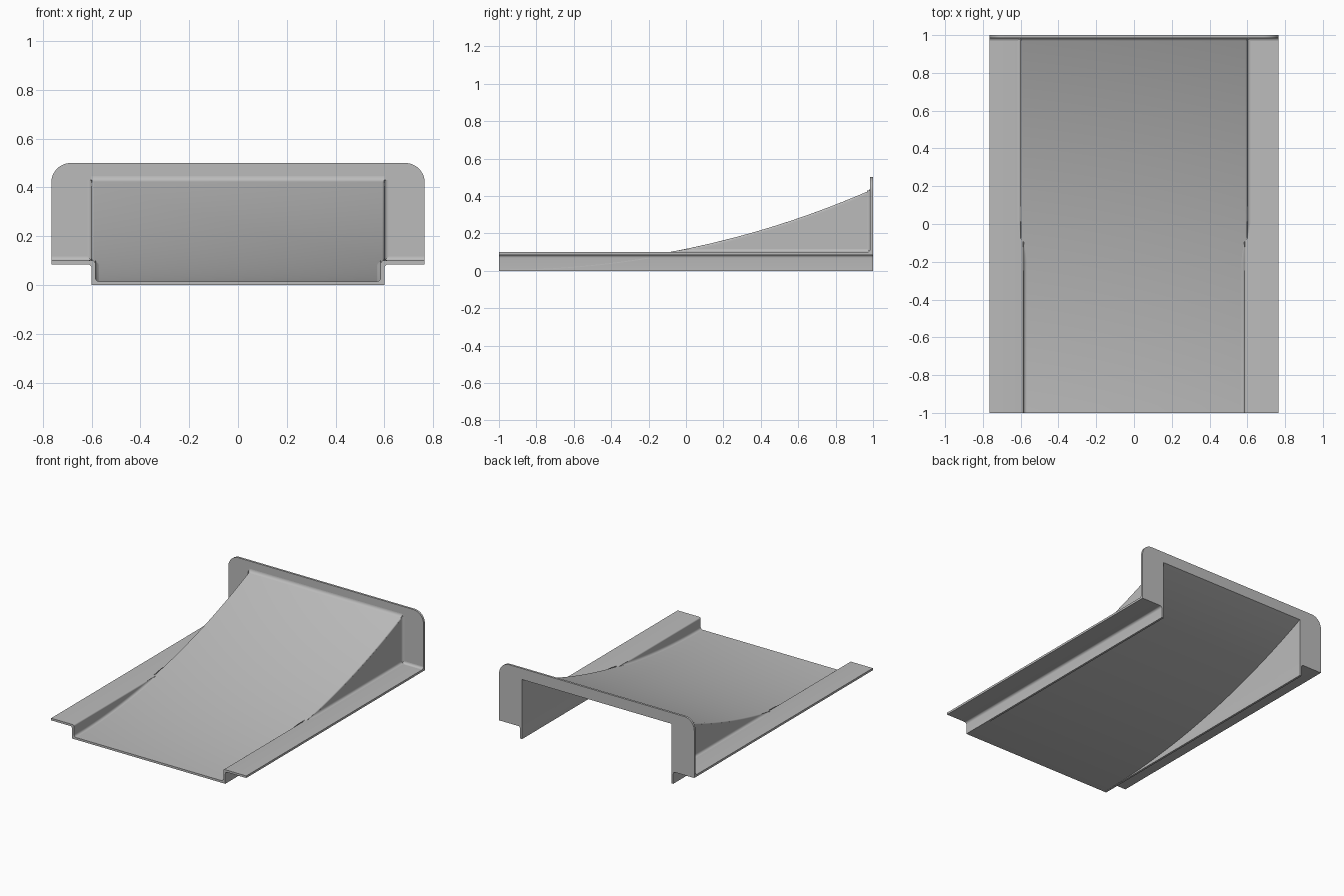
import bpy, bmesh
from math import sin, cos, pi, sqrt
from mathutils import Vector as V

cube = bpy.data.objects.get("Cube")
if cube:
    bpy.data.objects.remove(cube)

T = 0.015                      # sheet thickness
HW, FW = 0.6, 0.765            # half widths: channel, flange
LIP, TOP = 0.1, 0.5            # flange and back plate heights
BACK = 1 - T
RADIUS = 4.95                  # sweep of the ramp
R = 0.016                      # small fillets
X, Y, Z = V((1, 0, 0)), V((0, 1, 0)), V((0, 0, 1))

grey = bpy.data.materials.new("plain grey")
grey.use_nodes = True
colour = (0.5, 0.5, 0.5, 1)
grey.diffuse_color = colour
grey.node_tree.nodes["Principled BSDF"].inputs["Base Color"].default_value = colour


def ramp(y):
    return T + RADIUS - sqrt(RADIUS ** 2 - (y + 1) ** 2)


def spread(a, b, n):
    return [a + (b - a) * i / n for i in range(n + 1)]


def loft(name, rings, mirror=False):
    """Join closed rings of points into a capped solid."""
    bm = bmesh.new()
    loops = [[bm.verts.new(p) for p in ring] for ring in rings]
    n = len(loops[0])
    for a, b in zip(loops, loops[1:]):
        for i in range(n):
            j = (i + 1) % n
            bm.faces.new((a[i], a[j], b[j], b[i]))
    bm.faces.new(loops[0])
    bm.faces.new(loops[-1])
    bmesh.ops.recalc_face_normals(bm, faces=bm.faces)
    mesh = bpy.data.meshes.new(name)
    bm.to_mesh(mesh)
    bm.free()
    mesh.materials.append(grey)
    ob = bpy.data.objects.new(name, mesh)
    bpy.context.collection.objects.link(ob)
    bpy.ops.object.select_all(action='DESELECT')
    ob.select_set(True)
    bpy.context.view_layer.objects.active = ob
    bpy.ops.object.shade_smooth_by_angle(angle=0.6)
    if mirror:
        ob.modifiers.new("Mirror", 'MIRROR').use_mirror_merge = False
    return ob


def cove(name, path, a, b):
    """Concave fillet along (point, radius) pairs, between directions a and b."""
    rings = []
    for p, r in path:
        arc = [p + r * (a * (1 - sin(t)) + b * (1 - cos(t))) for t in spread(0, pi / 2, 5)]
        rings.append([p - (a + b) * 0.002] + arc)
    loft(name, rings, True)


# Curved ramp floor with rounded upper edges
def floor_ring(y):
    z, r = ramp(y), 0.01
    arc = [(HW - r + r * cos(t), z - r + r * sin(t)) for t in spread(0, pi / 2, 4)]
    half = [(HW, z - T)] + arc
    return [V((x, y, h)) for x, h in half] + [V((-x, y, h)) for x, h in reversed(half)]


loft("ramp_floor", [floor_ring(y) for y in spread(-1, 1, 48)])

# Low channel wall with its outward flange
under = LIP - T
section = [(HW - T, 0), (HW, 0)]
section += [(HW + R * (1 - cos(t)), under - R * (1 - sin(t))) for t in spread(0, pi / 2, 5)]
section += [(FW, under), (FW, LIP)]
section += [(HW - T + 0.01 * (1 - sin(t)), LIP - 0.01 * (1 - cos(t))) for t in spread(0, pi / 2, 4)]
loft("side_flange", [[V((x, y, z)) for x, z in section] for y in (-1, 1)], True)

# Tall wall that carries the raised half of the ramp
START = -1 + sqrt(RADIUS ** 2 - (RADIUS + T - LIP) ** 2)
rise = spread(START, 1, 26)
loft("side_wall", [[V((x, y, z)) for x, z in (
    (HW - T, LIP - 0.02), (HW, LIP - 0.02),
    (HW, ramp(y) - 0.009), (HW - T, ramp(y) - 0.009))] for y in rise], True)

# Upright back plate, open beneath the ramp
c = 0.08
notch = ramp(1) - T
corner = [(FW - c + c * cos(t), TOP - c + c * sin(t)) for t in spread(0, pi / 2, 12)]
half = [(HW - T, notch), (HW - T, under), (FW, under)] + corner
outline = half + [(-x, z) for x, z in reversed(half)]
loft("back_plate", [[V((x, y, z)) for x, z in outline] for y in (BACK, 1)])

# Fillets where the sheets meet
cove("floor_fillet", [(V((HW - T, y, ramp(y))), max(0.0005, min(R, LIP - ramp(y))))
                      for y in spread(-1, START, 24)], -X, Z)
cove("flange_fillet", [(V((HW, y, LIP)), max(0.0005, min(R, ramp(y) - LIP)))
                       for y in spread(START, BACK, 24)], X, Z)
cove("plate_side_fillet", [(V((HW, BACK, z)), R) for z in (LIP, ramp(BACK))], X, -Y)
cove("plate_flange_fillet", [(V((x, BACK, LIP)), R) for x in (HW, FW)], -Y, Z)
slope = V((0, -1, -(BACK + 1) / RADIUS)).normalized()
cove("plate_ramp_fillet", [(V((x, BACK, ramp(BACK))), R) for x in (0, HW)], slope, Z)
